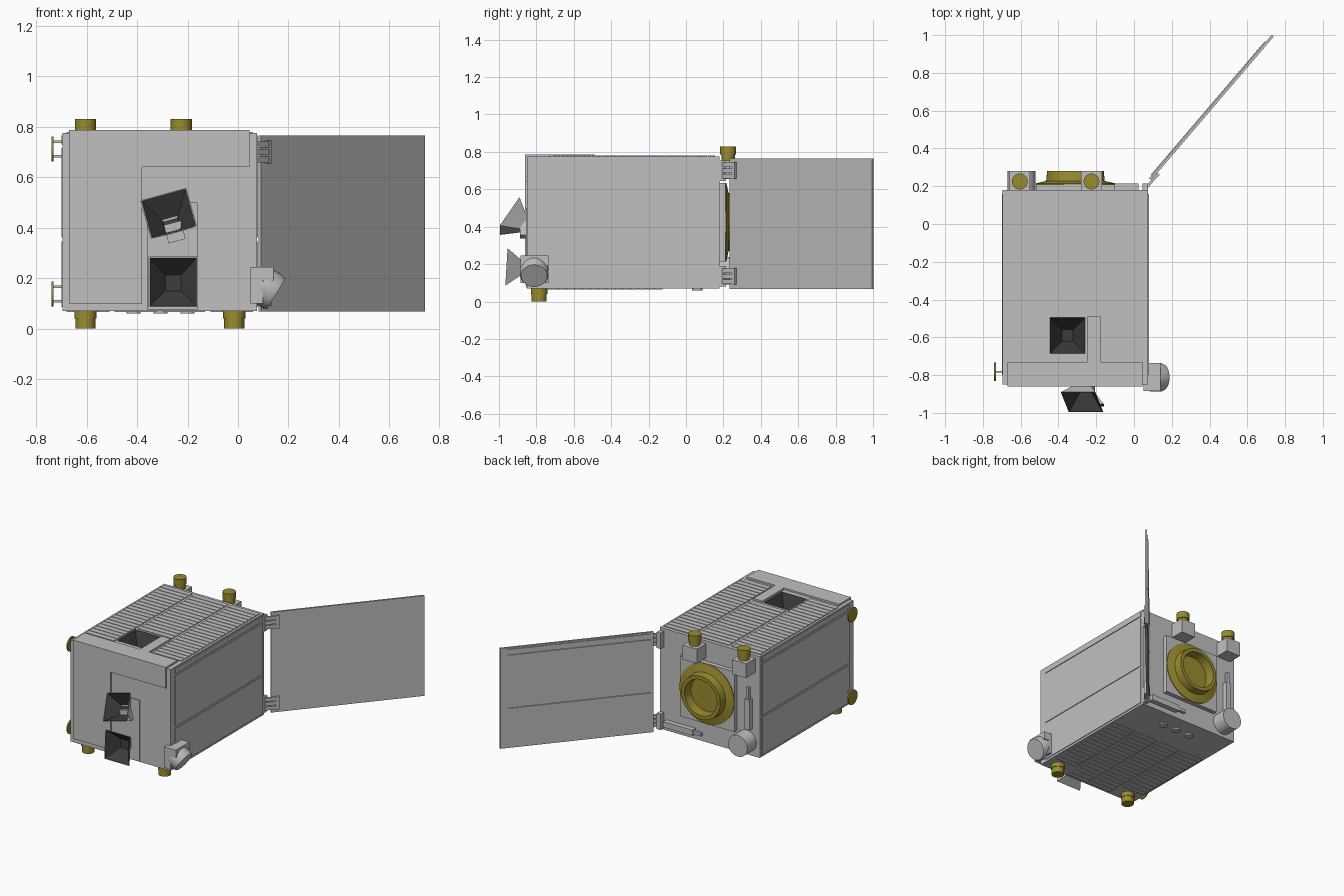
import bpy, bmesh, math
from mathutils import Vector, Matrix

cube = bpy.data.objects.get("Cube")
if cube:
    bpy.data.objects.remove(cube, do_unlink=True)


def material(name, color):
    m = bpy.data.materials.new(name)
    m.use_nodes = True
    m.diffuse_color = (*color, 1)
    m.node_tree.nodes["Principled BSDF"].inputs["Base Color"].default_value = (*color, 1)
    return m


GREY = material("light grey", (0.53, 0.53, 0.53))
GOLD = material("gold", (0.32, 0.26, 0.028))
DARK = material("charcoal", (0.045, 0.045, 0.045))


def finish(name, bm, *mats, smooth=False):
    bmesh.ops.recalc_face_normals(bm, faces=bm.faces[:])
    mesh = bpy.data.meshes.new(name)
    bm.to_mesh(mesh)
    bm.free()
    for m in mats:
        mesh.materials.append(m)
    ob = bpy.data.objects.new(name, mesh)
    bpy.context.collection.objects.link(ob)
    if smooth:
        bpy.ops.object.select_all(action='DESELECT')
        ob.select_set(True)
        bpy.context.view_layer.objects.active = ob
        bpy.ops.object.shade_smooth_by_angle(angle=math.radians(35))
    return ob


def add_box(bm, x, y, z):
    """Box from (low, high) pairs."""
    lo, hi = Vector((x[0], y[0], z[0])), Vector((x[1], y[1], z[1]))
    mat = Matrix.Translation((lo + hi) / 2) @ Matrix.Diagonal((*(hi - lo), 1))
    bmesh.ops.create_cube(bm, size=1, matrix=mat)


def boxes(name, *specs, mat=GREY):
    bm = bmesh.new()
    for s in specs:
        add_box(bm, *s)
    return finish(name, bm, mat)


def lathe(name, profile, base, axis, mat, steps=32):
    """Turn (radius, height) points around an axis."""
    bm = bmesh.new()
    turn = Vector((0, 0, 1)).rotation_difference(Vector(axis)).to_matrix()
    rings = []
    for r, h in profile:
        ring = []
        for i in range(steps):
            a = 2 * math.pi * i / steps
            ring.append(bm.verts.new(Vector(base) + turn @ Vector((r * math.cos(a), r * math.sin(a), h))))
        rings.append(ring)
    for a, b in zip(rings, rings[1:]):
        for i in range(steps):
            j = (i + 1) % steps
            bm.faces.new((a[i], a[j], b[j], b[i]))
    bm.faces.new(rings[0])
    bm.faces.new(rings[-1])
    return finish(name, bm, mat, smooth=True)


def horn(name, mouth, e1, e2, depth, throat=0.36):
    """Open square horn: grey outside, dark inside."""
    bm = bmesh.new()
    c, e1, e2 = Vector(mouth), Vector(e1), Vector(e2)
    back = -e1.cross(e2).normalized()
    rings = []
    for scale, d in ((throat, depth), (1, 0), (0.95, 0), (throat - 0.05, depth - 0.008)):
        rings.append([bm.verts.new(c + back * d + scale * (e1 * sx + e2 * sy) / 2)
                      for sx, sy in ((-1, -1), (1, -1), (1, 1), (-1, 1))])
    for k in range(3):
        for i in range(4):
            j = (i + 1) % 4
            f = bm.faces.new((rings[k][i], rings[k][j], rings[k + 1][j], rings[k + 1][i]))
            f.material_index = int(k == 2)
    bm.faces.new(rings[0])
    bm.faces.new(rings[3]).material_index = 1
    return finish(name, bm, GREY, DARK)


def cells(name, columns, rows, y_end, z):
    """Columns of thin cells with narrow gaps; a column is (x low, x high, y start)."""
    bm = bmesh.new()
    for x0, x1, y0 in columns:
        n = max(1, round(rows * (y_end - y0)))
        step = (y_end - y0) / n
        for i in range(n):
            add_box(bm, (x0, x1), (y0 + i * step, y0 + (i + 0.88) * step), z)
    return finish(name, bm, GREY)


# Main body with a square well for the roof horn
body = boxes("main_body", ((-0.695, 0.075), (-0.85, 0.18), (0.07, 0.775)))
well = boxes("well_cutter", ((-0.447, -0.258), (-0.687, -0.493), (0.62, 0.9)))
cut = body.modifiers.new("well", 'BOOLEAN')
cut.operation, cut.object, cut.solver = 'DIFFERENCE', well, 'EXACT'
bpy.context.view_layer.objects.active = body
bpy.ops.object.modifier_apply(modifier="well")
bpy.data.objects.remove(well, do_unlink=True)
horn("roof_horn", (-0.352, -0.59, 0.78), (0.195, 0, 0), (0, 0.2, 0), 0.12)

# Front and roof cover plates
boxes("front_cover",
      ((-0.67, 0.045), (-0.86, -0.85), (0.64, 0.787)),
      ((-0.67, -0.38), (-0.86, -0.85), (0.10, 0.64)),
      ((-0.36, -0.16), (-0.856, -0.85), (0.075, 0.5)))
boxes("roof_cover",
      ((-0.67, 0.045), (-0.85, -0.73), (0.775, 0.787)),
      ((-0.245, -0.175), (-0.73, -0.49), (0.775, 0.787)))

# Cells on roof and underside, long plates on both sides
cells("roof_cells", ((-0.68, -0.46, -0.71), (-0.44, -0.18, -0.47), (-0.16, 0.06, -0.71)),
      24, 0.16, (0.775, 0.78))
cells("underside_cells", [(-0.68 + 0.19 * i, -0.51 + 0.19 * i, -0.72 if i in (0, 3) else -0.83)
                          for i in range(4)], 24, -0.12, (0.065, 0.07))
for side, x in (("left", (0.075, 0.08)), ("right", (-0.7, -0.695))):
    boxes(side + "_side_plates", *[(x, (-0.8, 0.16), z)
                                   for z in ((0.085, 0.345), (0.36, 0.715), (0.73, 0.765))])
for i in range(3):
    lathe(f"underside_disc_{i + 1}", ((0.028, 0), (0.028, 0.012)),
          (-0.2 - 0.107 * i, 0.06, 0.06), (0, 0, 1), GREY, 20)

# Front horns and their mounts
horn("lower_front_horn", (-0.257, -0.96, 0.185), (0.195, 0, 0), (0, 0.012, 0.2), 0.085)
boxes("lower_horn_mount", ((-0.29, -0.224), (-0.88, -0.85), (0.15, 0.22)))
horn("upper_front_horn", (-0.275, -0.943, 0.457), (0.183, 0, 0.05), (-0.042, 0.105, 0.152), 0.095)
mount = boxes("upper_horn_mount", ((-0.035, 0.035), (-0.025, 0.025), (-0.045, 0.03)))
mount.location = (-0.253, -0.862, 0.39)
mount.rotation_euler = (0, math.radians(-15), 0)

# Star sensors
boxes("front_sensor_block", ((0.05, 0.1), (-0.885, -0.735), (0.1, 0.245)))
boxes("front_sensor_bracket", ((0.1, 0.14), (-0.885, -0.735), (0.19, 0.245)))
lathe("front_sensor", ((0.076, 0), (0.076, 0.055), (0.07, 0.07)),
      (0.092, -0.812, 0.174), (0.85, 0, -0.52), GREY)
lathe("back_sensor", ((0.074, 0), (0.074, 0.1)), (-0.595, 0.18, 0.165), (0, 1, 0), GREY)

# Gold antennas: two under the front, two on blocks at the back
for name, x in (("right", -0.605), ("left", -0.015)):
    lathe(name + "_lower_antenna", ((0.044, 0), (0.044, 0.03), (0.04, 0.03), (0.04, 0.07)),
          (x, -0.785, 0.07), (0, 0, -1), GOLD)
for name, x in (("right", -0.605), ("middle", -0.225)):
    boxes(name + "_antenna_block", ((x - 0.055, x + 0.055), (0.18, 0.28), (0.655, 0.755)))
    lathe(name + "_upper_antenna", ((0.036, 0), (0.036, 0.035), (0.042, 0.035), (0.042, 0.08)),
          (x, 0.225, 0.75), (0, 0, 1), GOLD)

# Gold discs on posts at the right side
for name, z in (("upper", 0.712), ("lower", 0.137)):
    lathe(name + "_side_disc", ((0.05, 0), (0.05, 0.009)), (-0.731, -0.782, z), (-1, 0, 0), GOLD)
    boxes(name + "_disc_posts", *[((-0.733, -0.69), (-0.787, -0.777), (z + d - 0.005, z + d + 0.005))
                                  for d in (-0.028, 0.028)])

# Docking ring on its square plate
boxes("ring_plate", ((-0.52, -0.1), (0.18, 0.21), (0.215, 0.635)))
lathe("docking_ring", ((0.21, 0), (0.21, 0.005), (0.155, 0.018), (0.15, 0.07),
                       (0.125, 0.07), (0.12, 0.005)), (-0.31, 0.21, 0.425), (0, 1, 0), GOLD, 48)

# Latch bars with rods on the back
boxes("lower_latch", ((-0.2, 0.025), (0.18, 0.215), (0.105, 0.145)),
      ((-0.26, -0.2), (0.19, 0.21), (0.115, 0.135)))
boxes("upright_latch", ((-0.64, -0.6), (0.18, 0.215), (0.26, 0.47)),
      ((-0.63, -0.61), (0.19, 0.21), (0.47, 0.55)))

# Deployed wing: local x runs along the wing, local -y is its front
swing = Matrix.Translation((0.085, 0.238, 0)) @ Matrix.Rotation(math.radians(49.5), 4, 'Z')
wing = boxes("wing_panel", ((0, 1.0), (-0.008, 0.006), (0.067, 0.765)))
plates = boxes("wing_back_plates", *[((0.02, 0.95), (0.006, 0.012), z)
                                     for z in ((0.085, 0.345), (0.355, 0.715), (0.722, 0.755))])
# Hinges: body knuckle, forked arm and mounting tab
parts = []
for z in (0.7, 0.135):
    parts += [((-0.06, 0.05), (-0.022, -0.008), (z + d - 0.012, z + d + 0.012)) for d in (-0.03, 0, 0.03)]
    parts.append(((0.03, 0.05), (-0.024, -0.008), (z - 0.045, z + 0.045)))
hinges = boxes("wing_hinges", *parts)
for ob in (wing, plates, hinges):
    ob.matrix_world = swing
boxes("hinge_knuckles", *[((0.045, 0.075), (0.175, 0.215), (z - 0.055, z + 0.055)) for z in (0.7, 0.135)])
